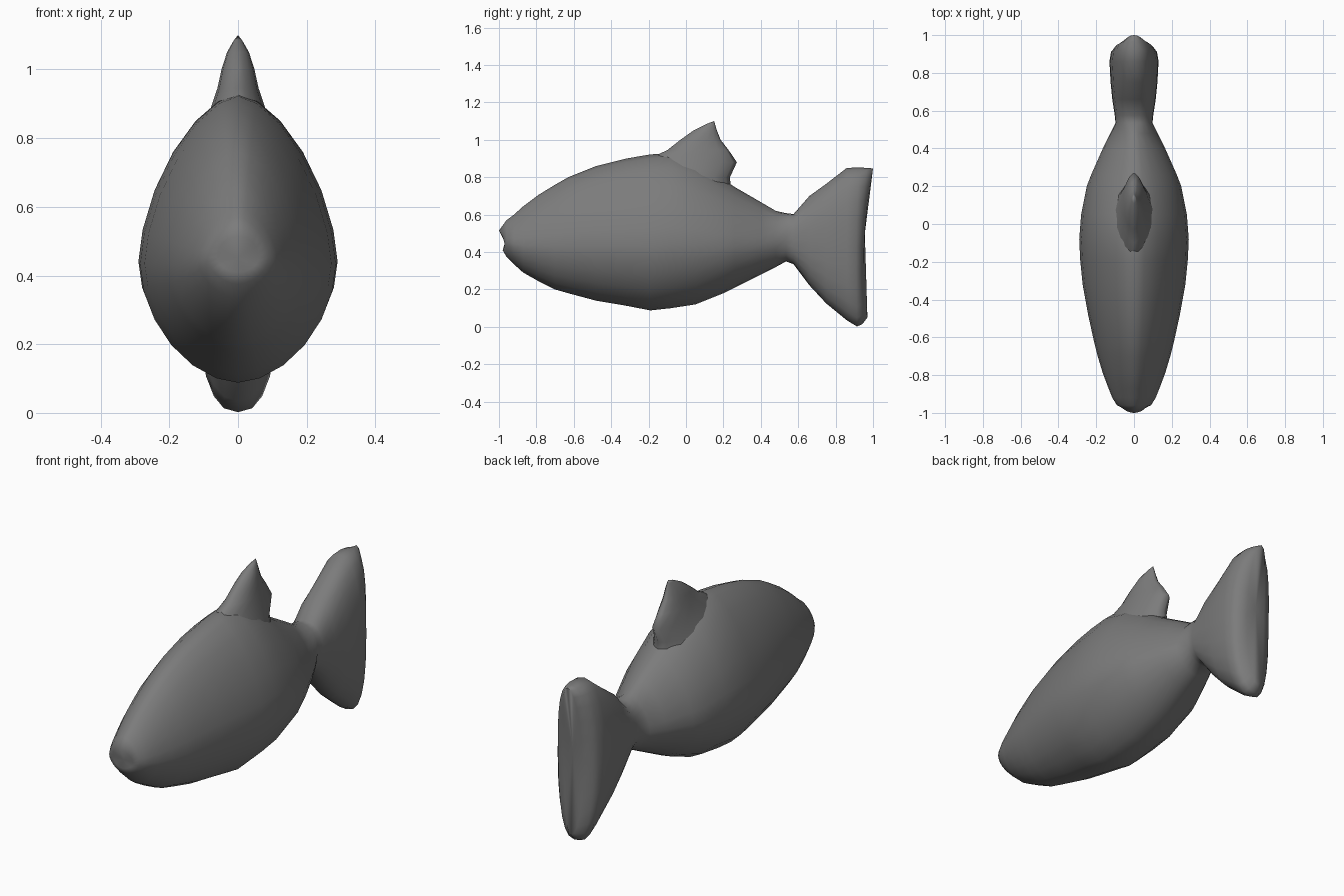
import bpy, bmesh, math

if "Cube" in bpy.data.objects:
    bpy.data.objects.remove(bpy.data.objects["Cube"])

grey = bpy.data.materials.new("dark_grey")
grey.diffuse_color = (.2, .2, .2, 1)
grey.use_nodes = True
grey.node_tree.nodes["Principled BSDF"].inputs["Base Color"].default_value = grey.diffuse_color

def power(v, e):
    return math.copysign(abs(v) ** e, v)

def loft(name, rings, cap_start, cap_end):
    """Skin a list of point rings and close both ends with a fan."""
    bm = bmesh.new()
    rows = [[bm.verts.new(p) for p in r] for r in rings]
    n = len(rows[0])
    for a, b in zip(rows, rows[1:]):
        for i in range(n):
            j = (i + 1) % n
            bm.faces.new((a[i], a[j], b[j], b[i]))
    for row, c in ((rows[0], cap_start), (rows[-1], cap_end)):
        v = bm.verts.new(c)
        for i in range(n):
            bm.faces.new((row[i], row[(i + 1) % n], v))
    bmesh.ops.recalc_face_normals(bm, faces=bm.faces)
    me = bpy.data.meshes.new(name)
    bm.to_mesh(me)
    bm.free()
    me.materials.append(grey)
    ob = bpy.data.objects.new(name, me)
    bpy.context.collection.objects.link(ob)
    for o in bpy.context.selected_objects:
        o.select_set(False)
    bpy.context.view_layer.objects.active = ob
    ob.select_set(True)
    bpy.ops.object.shade_smooth_by_angle(angle=math.radians(80))
    return ob

def body_ring(y, lo, hi, w, top_p, low_p, mid, lean=0, bow=0, n=24):
    """Upright oval; lean tilts it along y, bow hollows its middle."""
    pts = []
    zm = lo + mid * (hi - lo)
    for k in range(n):
        a = 2 * math.pi * k / n
        p = top_p if math.sin(a) > 0 else low_p
        x, s = power(math.cos(a), 2 / p), power(math.sin(a), 2 / p)
        z = zm + s * ((hi - zm) if s > 0 else (zm - lo))
        pts.append((w * x, y + lean * s - bow * (1 - s * s), z))
    return pts

# Body and tail in one skin: y, bottom, top, half width
body = [(-.96, .375, .57, .09), (-.92, .335, .60, .115),
        (-.87, .29, .645, .135), (-.79, .245, .705, .165), (-.70, .20, .76, .192),
        (-.63, .18, .80, .21), (-.48, .14, .86, .243), (-.32, .113, .90, .272),
        (-.19, .088, .922, .285), (-.08, .10, .93, .29), (.05, .12, .89, .28),
        (.20, .18, .79, .25), (.26, .21, .748, .227), (.40, .28, .667, .165),
        (.48, .32, .62, .125)]
tail = [(.535, .35, .608, .098), (.575, .335, .603, .102), (.66, .222, .70, .115),
        (.75, .125, .765, .124), (.86, .035, .85, .13)]
# Lips: a shallow groove runs sideways across the nose
rings = [body_ring(-.99, .41, .515, .06, 2, 2, .4, lean=-.01, bow=-.018)]
rings += [body_ring(*r, 1.62, 1.8, .41) for r in body]
rings += [body_ring(*r, 2.3, 2.3, .5) for r in tail]
# Rounded, slightly hollow trailing edge of the tail
rings += [body_ring(.92, .002, .852, .122, 2.5, 2.5, .5, .005, .01),
          body_ring(.955, .015, .85, .1, 2.5, 2.5, .5, .012, .018),
          body_ring(.985, .05, .847, .055, 2.3, 2.3, .5, .015, .032)]
loft("fish_body", rings, (0, -.968, .452), (0, .956, .5))

# Dorsal fin: height, front y, back y, half width; it flares into the back
fin = [(.74, -.26, .24, .14), (.80, -.26, .235, .115), (.88, -.24, .272, .082),
       (.945, -.10, .228, .06), (1.0, -.03, .185, .048), (1.05, .04, .165, .032),
       (1.085, .11, .155, .012)]
fin_rings = []
for z, y0, y1, w in fin:
    c, ring = y0 + .45 * (y1 - y0), []
    for k in range(16):
        a = 2 * math.pi * k / 16
        s = math.sin(a)
        ring.append((w * power(math.cos(a), 1.25),
                     c + s * ((y1 - c) if s > 0 else (c - y0)), z))
    fin_rings.append(ring)
loft("dorsal_fin", fin_rings, (0, .02, .74), (0, .15, 1.1))
